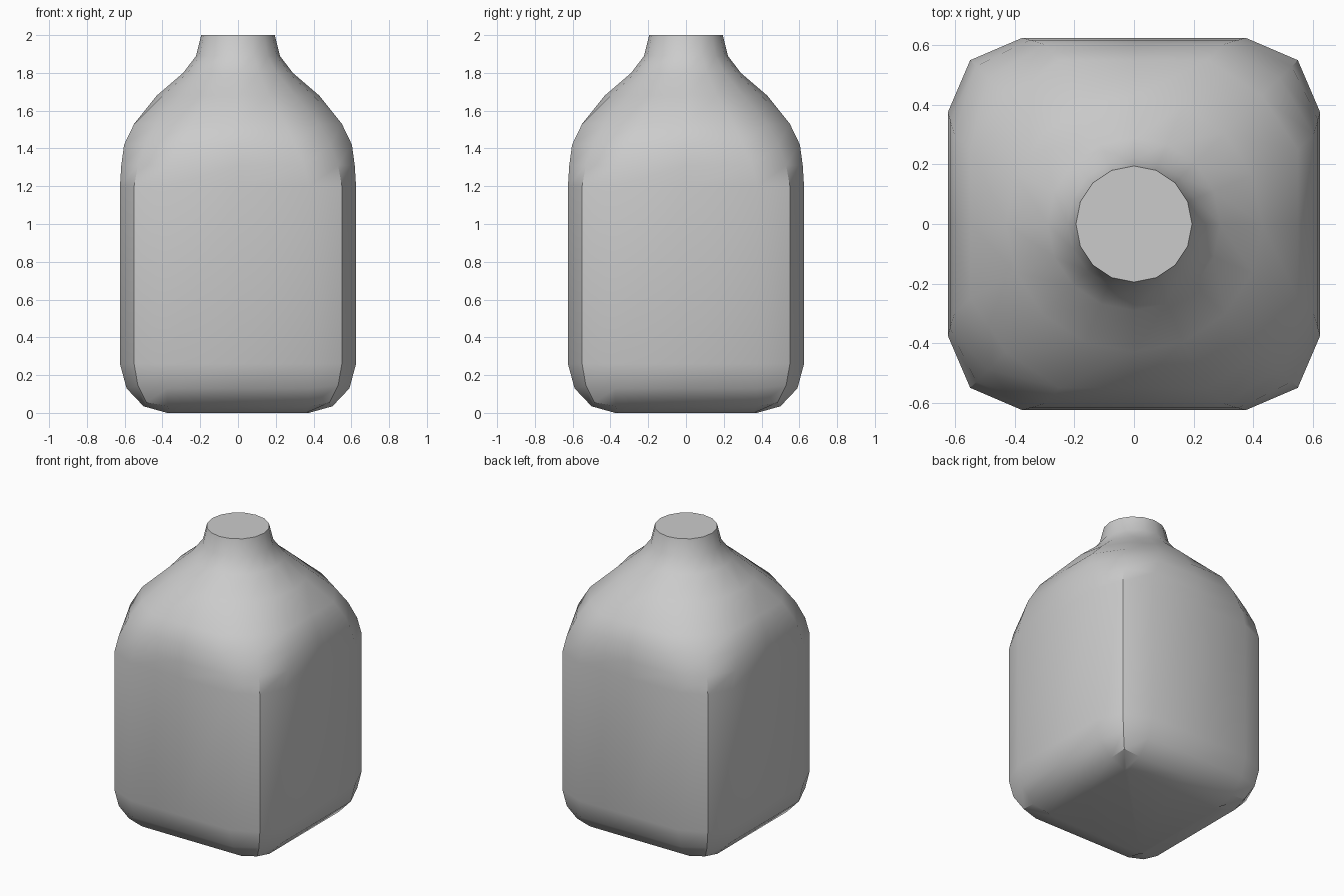
import bpy, bmesh, math

cube = bpy.data.objects.get("Cube")
if cube:
    bpy.data.objects.remove(cube, do_unlink=True)

# Plain grey plastic
grey = bpy.data.materials.new("light_grey")
grey.use_nodes = True
colour = (0.6, 0.6, 0.6, 1)
grey.diffuse_color = colour
grey.node_tree.nodes["Principled BSDF"].inputs["Base Color"].default_value = colour


def quarter_turn(point, times):
    x, y, z = point
    for _ in range(times):
        x, y = -y, x
    return x, y, z


def square_ring(z, half, flat, corner, corner_z=None):
    """Sixteen points: flat sides, with one pointed corner per quarter."""
    quarter = [(half, 0, z), (half, flat, z),
               (corner, corner, z if corner_z is None else corner_z),
               (flat, half, z)]
    return [quarter_turn(p, i) for i in range(4) for p in quarter]


def round_ring(z, radius):
    turns = [math.tau * i / 16 for i in range(16)]
    return [(radius * math.cos(a), radius * math.sin(a), z) for a in turns]


rings = [
    # Base and its rounded rim
    square_ring(0, 0.375, 0.36, 0.375, 0.01),
    square_ring(0.035, 0.5, 0.375, 0.485, 0.055),
    square_ring(0.13, 0.59, 0.375, 0.53, 0.145),
    # Straight walls
    square_ring(0.26, 0.625, 0.375, 0.55),
    square_ring(1.2, 0.625, 0.375, 0.55),
    # Shoulders, turning from square to round
    square_ring(1.31, 0.618, 0.35, 0.53),
    square_ring(1.42, 0.603, 0.3, 0.49),
    square_ring(1.53, 0.55, 0.25, 0.43),
    round_ring(1.68, 0.43),
    round_ring(1.8, 0.29),
    # Neck
    round_ring(1.89, 0.222),
    round_ring(2, 0.195),
]

bm = bmesh.new()
loops = [[bm.verts.new(p) for p in ring] for ring in rings]
for low, high in zip(loops, loops[1:]):
    for i in range(16):
        j = (i + 1) % 16
        bm.faces.new((low[i], low[j], high[j], high[i]))
bm.faces.new(loops[0][::-1])
bm.faces.new(loops[-1])
bmesh.ops.recalc_face_normals(bm, faces=bm.faces)

mesh = bpy.data.meshes.new("bottle")
bm.to_mesh(mesh)
bm.free()
mesh.materials.append(grey)
bottle = bpy.data.objects.new("bottle", mesh)
bpy.context.collection.objects.link(bottle)

bpy.context.view_layer.objects.active = bottle
bottle.select_set(True)
bpy.ops.object.shade_smooth_by_angle(angle=math.radians(35))
